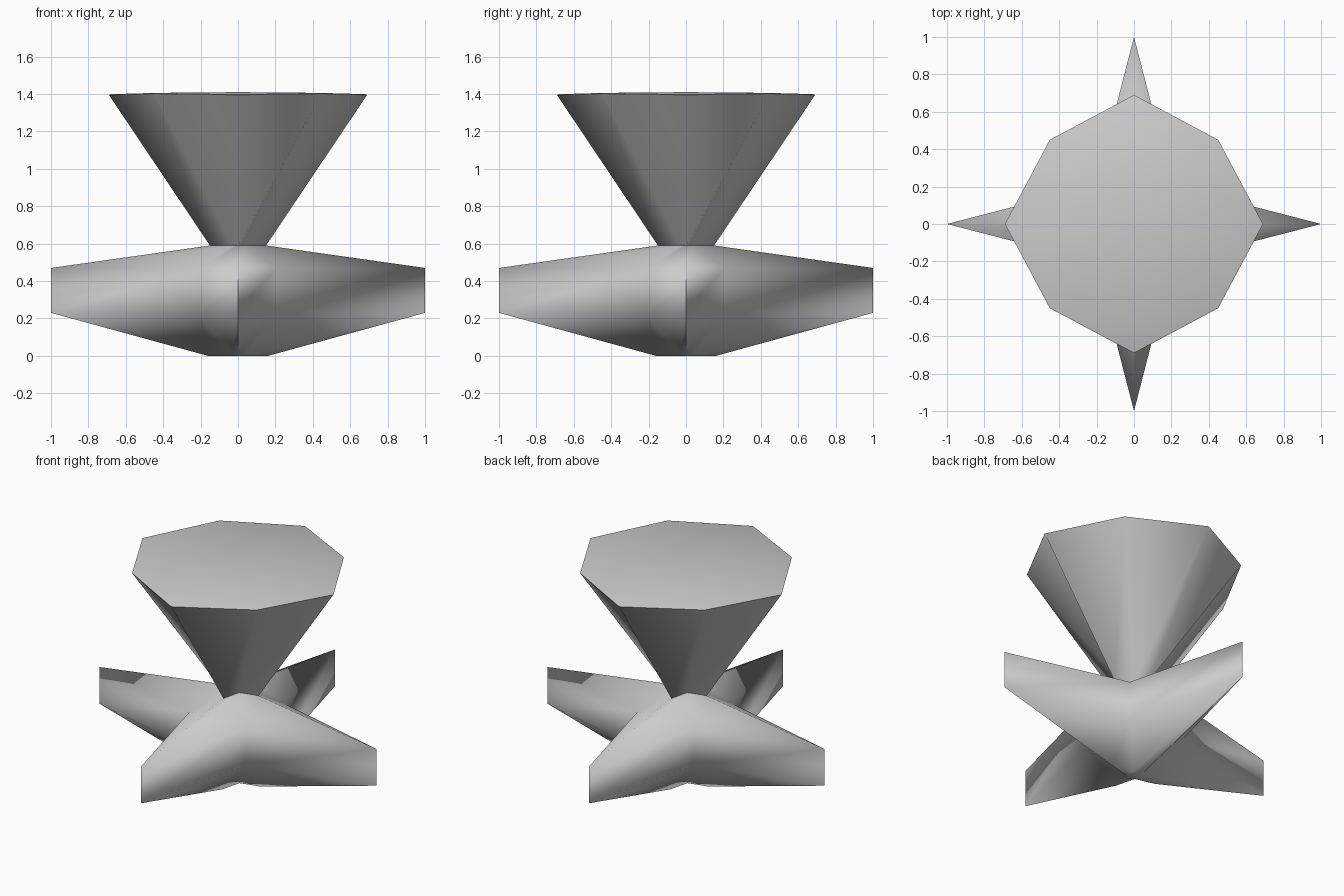
import bpy, bmesh, math

if "Cube" in bpy.data.objects:
    bpy.data.objects.remove(bpy.data.objects["Cube"])


def star(tip, inner, z):
    """Four-pointed ring: tips on the axes, notches on the diagonals."""
    pts = []
    for k in range(4):
        a = k * math.pi / 2
        c, s = math.cos(a), math.sin(a)
        for x, y in ((tip, 0), (inner, inner)):
            pts.append((x * c - y * s, x * s + y * c, z))
    return pts


def loft(name, rings, crown=None):
    bm = bmesh.new()
    loops = [[bm.verts.new(p) for p in ring] for ring in rings]
    n = len(loops[0])
    for lo, hi in zip(loops, loops[1:]):
        for i in range(n):
            j = (i + 1) % n
            bm.faces.new((lo[i], lo[j], hi[j], hi[i]))
    bm.faces.new(loops[0][::-1])
    # shallow crown closes the top
    if crown is not None:
        peak = bm.verts.new((0, 0, crown))
        for i in range(n):
            bm.faces.new((loops[-1][i], loops[-1][(i + 1) % n], peak))
    bmesh.ops.recalc_face_normals(bm, faces=bm.faces)
    mesh = bpy.data.meshes.new(name)
    bm.to_mesh(mesh)
    bm.free()
    obj = bpy.data.objects.new(name, mesh)
    bpy.context.collection.objects.link(obj)
    bpy.ops.object.select_all(action='DESELECT')
    obj.select_set(True)
    bpy.context.view_layer.objects.active = obj
    bpy.ops.object.shade_smooth_by_angle(angle=math.radians(65))
    return obj


# Star base flowing through the pinched neck into the flared eight-sided head
rim = [(x, y, 1.395 if min(abs(x), abs(y)) < 0.01 else 1.402)
       for x, y, z in star(0.69, 0.45, 0)]
top = [(x * 0.985, y * 0.985, z + 0.004) for x, y, z in rim]
loft("star_base_and_flared_head", [
    star(0.16, 0.032, 0.0),
    star(1.0, 0.205, 0.23),
    star(1.0, 0.205, 0.47),
    star(0.15, 0.03, 0.59),
    rim,
    top,
], crown=1.41)
